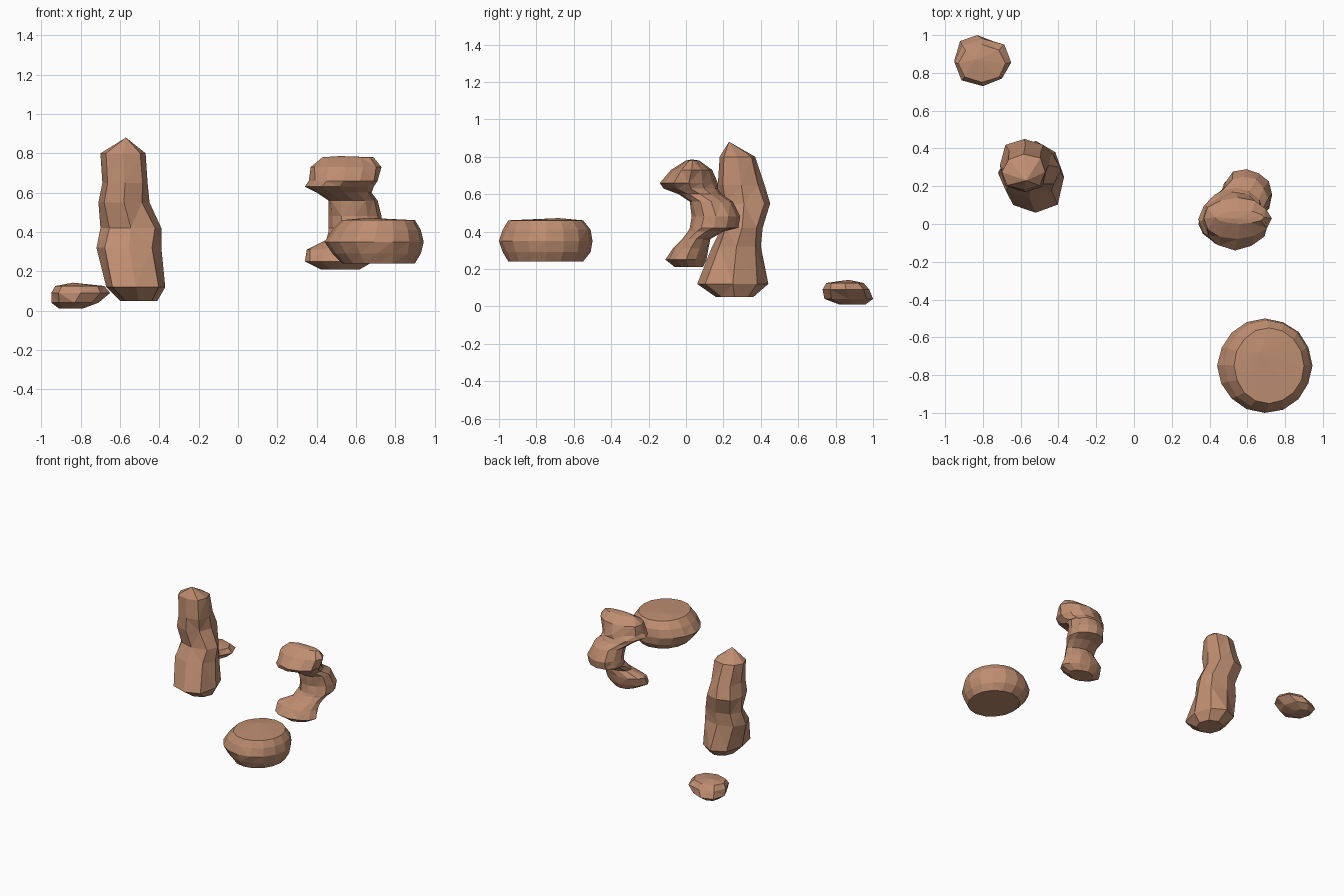
import bpy
import bmesh
import math
import random

cube = bpy.data.objects.get("Cube")
if cube:
    bpy.data.objects.remove(cube, do_unlink=True)

# One clay-brown stone colour for everything
stone = bpy.data.materials.new("brown_stone")
stone.use_nodes = True
colour = (0.52, 0.27, 0.165, 1)
stone.diffuse_color = colour
shader = stone.node_tree.nodes["Principled BSDF"]
shader.inputs["Base Color"].default_value = colour
shader.inputs["Roughness"].default_value = 0.9


def add_ring(bm, section, sides, spread, rng):
    """One horizontal outline: height, x range and y range, chipped at the diagonals."""
    z, left, right, front, back = section
    cx, cy = (left + right) / 2, (front + back) / 2
    rx, ry = (right - left) / 2, (back - front) / 2
    ring = []
    for i in range(sides):
        angle = math.tau * i / sides
        on_axis = i % (sides // 4) == 0
        chip = 1 if on_axis else rng.uniform(*spread)
        ring.append(bm.verts.new((cx + rx * chip * math.cos(angle),
                                  cy + ry * chip * math.sin(angle), z)))
    return ring


def build_rock(name, sections, sides, spread, seed, peak=None):
    """Loft the outlines into a closed rock, ending in a flat top or a peak."""
    rng = random.Random(seed)
    bm = bmesh.new()
    rings = [add_ring(bm, s, sides, spread, rng) for s in sections]
    for low, high in zip(rings, rings[1:]):
        for i in range(sides):
            j = (i + 1) % sides
            bm.faces.new((low[i], low[j], high[j], high[i]))
    bm.faces.new(list(reversed(rings[0])))
    if peak:
        tip = bm.verts.new(peak)
        for i in range(sides):
            bm.faces.new((rings[-1][i], rings[-1][(i + 1) % sides], tip))
    else:
        bm.faces.new(rings[-1])
    # Splitting the bent quads gives the chiselled facets
    bmesh.ops.triangulate(bm, faces=bm.faces[:], quad_method='SHORT_EDGE')
    bmesh.ops.recalc_face_normals(bm, faces=bm.faces[:])
    mesh = bpy.data.meshes.new(name)
    bm.to_mesh(mesh)
    bm.free()
    mesh.materials.append(stone)
    rock = bpy.data.objects.new(name, mesh)
    bpy.context.collection.objects.link(rock)
    return rock


# Tall pillar with a waist and a pointed head
build_rock("tall_pillar_rock", [
    (0.05, -0.60, -0.41, 0.16, 0.36),
    (0.12, -0.67, -0.37, 0.06, 0.44),
    (0.32, -0.72, -0.39, 0.14, 0.40),
    (0.42, -0.70, -0.39, 0.19, 0.41),
    (0.55, -0.71, -0.45, 0.17, 0.45),
    (0.65, -0.69, -0.46, 0.17, 0.42),
    (0.80, -0.70, -0.47, 0.18, 0.37),
], 8, (0.96, 1.13), 4, peak=(-0.57, 0.23, 0.88))

# Curved pedestal with a foot, a bulging back and an overhanging cap
build_rock("mushroom_rock", [
    (0.21, 0.42, 0.62, -0.06, 0.09),
    (0.25, 0.34, 0.69, -0.11, 0.11),
    (0.31, 0.35, 0.68, -0.07, 0.12),
    (0.36, 0.45, 0.69, -0.02, 0.13),
    (0.40, 0.46, 0.71, 0.01, 0.20),
    (0.42, 0.46, 0.73, 0.02, 0.28),
    (0.48, 0.46, 0.73, 0.03, 0.29),
    (0.56, 0.46, 0.71, 0.02, 0.25),
    (0.60, 0.40, 0.68, -0.04, 0.19),
    (0.63, 0.34, 0.69, -0.12, 0.17),
    (0.66, 0.36, 0.71, -0.14, 0.17),
    (0.73, 0.37, 0.73, -0.08, 0.14),
    (0.78, 0.43, 0.69, 0.00, 0.07),
], 12, (0.93, 1.05), 7, peak=(0.52, 0.03, 0.786))

# Broad drum, flattened above and below, leaning away on its left flank
build_rock("round_drum_rock", [
    (0.24, 0.53, 0.90, -0.95, -0.55),
    (0.29, 0.48, 0.93, -0.98, -0.51),
    (0.35, 0.44, 0.945, -1.0, -0.50),
    (0.41, 0.48, 0.93, -0.98, -0.51),
    (0.46, 0.53, 0.90, -0.95, -0.55),
], 16, (0.98, 1.01), 2, peak=(0.66, -0.68, 0.472))

# Small low pebble
build_rock("pebble_rock", [
    (0.01, -0.91, -0.79, 0.82, 0.96),
    (0.04, -0.95, -0.71, 0.74, 1.0),
    (0.09, -0.95, -0.65, 0.73, 0.98),
    (0.125, -0.93, -0.68, 0.75, 0.95),
], 8, (0.94, 1.08), 5, peak=(-0.84, 0.87, 0.142))
